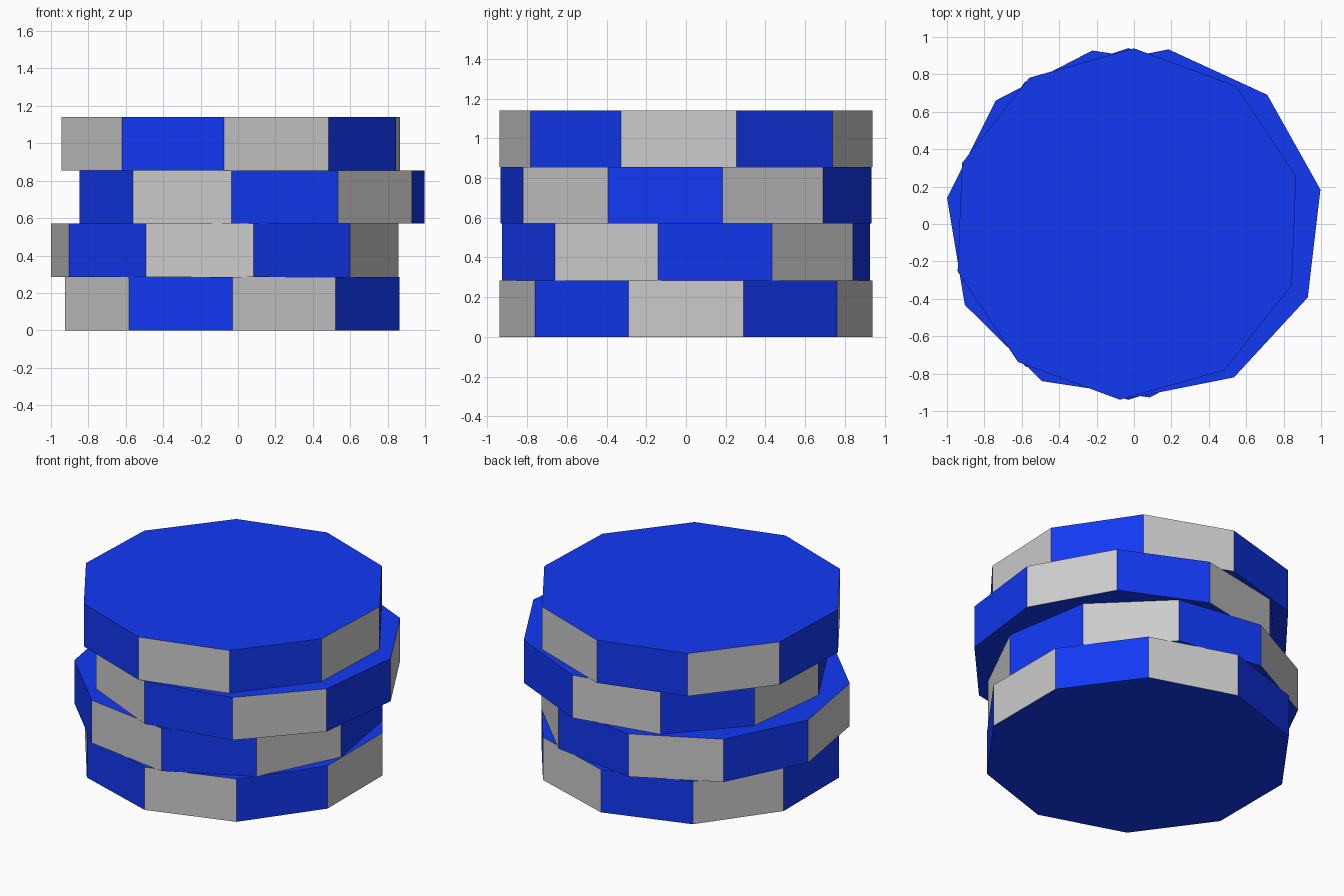
import bpy, bmesh, math

if "Cube" in bpy.data.objects:
    bpy.data.objects.remove(bpy.data.objects["Cube"])

SIDES, RADIUS, HEIGHT = 10, 0.94, 0.285

blue = bpy.data.materials.new("blue")
blue.diffuse_color = (0.006, 0.04, 0.9, 1)
blue.use_nodes = True
blue.node_tree.nodes["Principled BSDF"].inputs["Base Color"].default_value = blue.diffuse_color
grey = bpy.data.materials.new("grey")  # default grey for the edge inserts


def chip(name, level, x, angle, grey_first):
    """Ten-sided disc with alternating blue and grey rim faces."""
    bm = bmesh.new()
    rings = []
    for z in (level * HEIGHT, (level + 1) * HEIGHT):
        rings.append([bm.verts.new((
            x + RADIUS * math.cos(math.radians(angle + 360 * i / SIDES)),
            RADIUS * math.sin(math.radians(angle + 360 * i / SIDES)), z))
            for i in range(SIDES)])
    low, top = rings
    bm.faces.new(low[::-1])
    bm.faces.new(top)
    for i in range(SIDES):
        j = (i + 1) % SIDES
        face = bm.faces.new((low[i], low[j], top[j], top[i]))
        face.material_index = int((i % 2 == 0) == grey_first)
    mesh = bpy.data.meshes.new(name)
    bm.to_mesh(mesh)
    bm.free()
    mesh.materials.append(blue)
    mesh.materials.append(grey)
    bpy.context.collection.objects.link(bpy.data.objects.new(name, mesh))


# Stack: level, sideways shift, angle of first corner, first rim face grey
chip("bottom_chip", 0, -0.03, -90, True)
chip("lower_middle_chip", 1, -0.07, -80.6, False)
chip("upper_middle_chip", 2, 0.075, -96.7, False)
chip("top_chip", 3, -0.038, -92.3, True)
